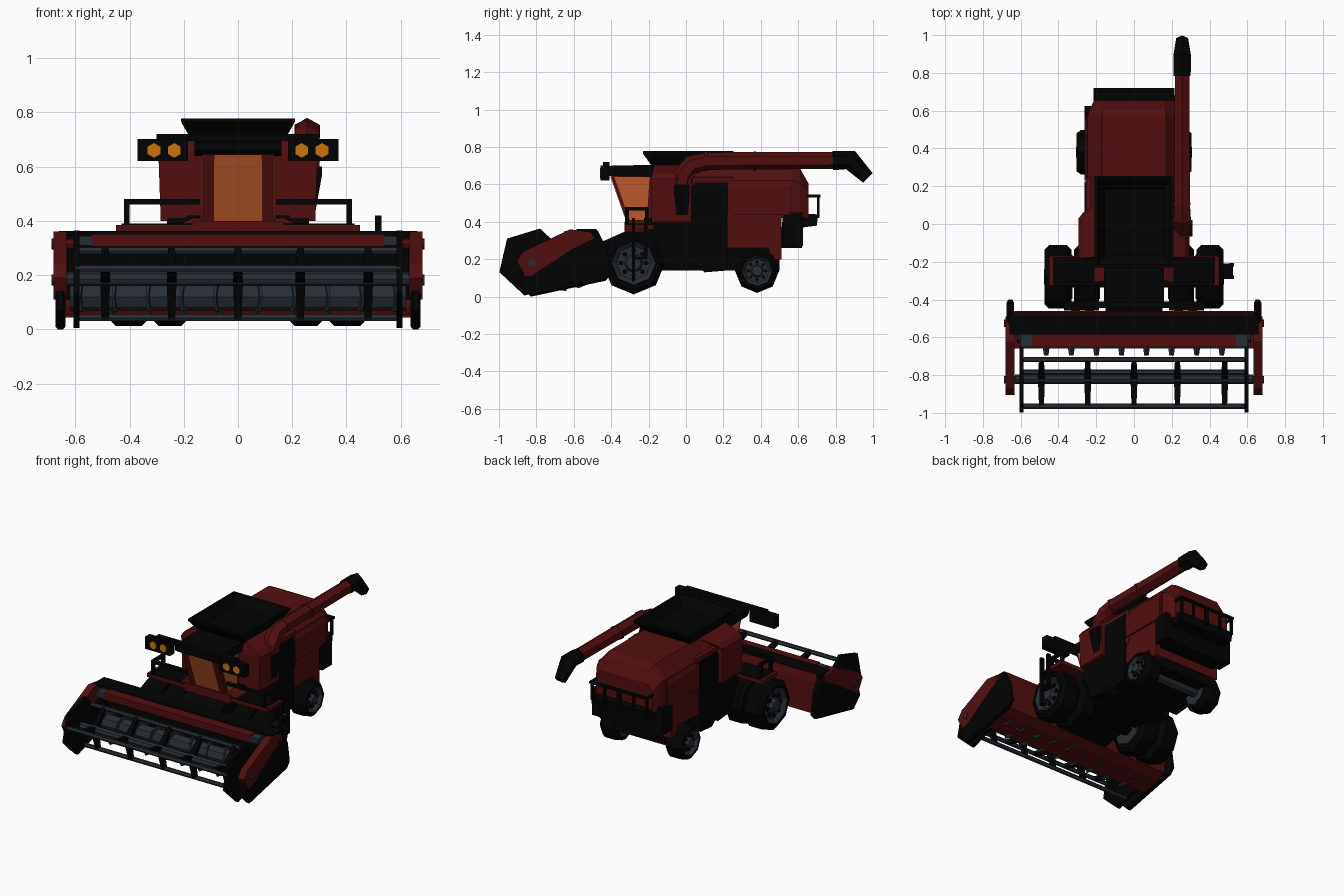
import bpy, bmesh, math
from mathutils import Vector

if "Cube" in bpy.data.objects:
    bpy.data.objects.remove(bpy.data.objects["Cube"])


def material(name, rgb):
    m = bpy.data.materials.new(name)
    m.diffuse_color = (*rgb, 1)
    m.use_nodes = True
    m.node_tree.nodes["Principled BSDF"].inputs["Base Color"].default_value = m.diffuse_color
    return m


RED = material("red_paint", (0.085, 0.0045, 0.0045))
BLACK = material("black_parts", (0.0008, 0.0008, 0.0008))
STEEL = material("dark_steel", (0.02, 0.027, 0.036))
GLASS = material("amber_glass", (0.5, 0.1, 0.025))
LAMP = material("amber_lamp", (0.6, 0.18, 0.002))


def loft(name, rings, mat, both=False):
    """Skin a list of equal-length rings and cap the ends; both mirrors over x."""
    bm = bmesh.new()
    vs = [[bm.verts.new(p) for p in r] for r in rings]
    n = len(rings[0])
    for a, b in zip(vs, vs[1:]):
        for i in range(n):
            bm.faces.new((a[i], a[(i + 1) % n], b[(i + 1) % n], b[i]))
    bm.faces.new(vs[0])
    bm.faces.new(vs[-1])
    bmesh.ops.recalc_face_normals(bm, faces=bm.faces)
    me = bpy.data.meshes.new(name)
    bm.to_mesh(me)
    bm.free()
    ob = bpy.data.objects.new(name, me)
    bpy.context.collection.objects.link(ob)
    me.materials.append(mat)
    if both:
        ob.modifiers.new("mirror", 'MIRROR')
    return ob


def prism(name, yz, x0, x1, mat, both=False):
    return loft(name, [[(x, y, z) for y, z in yz] for x in (x0, x1)], mat, both)


def rect(x0, x1, y0, y1, z):
    return [(x0, y0, z), (x1, y0, z), (x1, y1, z), (x0, y1, z)]


def box(name, x0, x1, y0, y1, z0, z1, mat, both=False):
    return loft(name, [rect(x0, x1, y0, y1, z0), rect(x0, x1, y0, y1, z1)], mat, both)


def tube(name, path, r, n, mat, both=False, turn=0.0):
    """N-sided tube through path points; r is one radius or one per point."""
    pts = [Vector(p) for p in path]
    rad = r if isinstance(r, (list, tuple)) else [r] * len(pts)
    rings = []
    for i, p in enumerate(pts):
        t = (pts[min(i + 1, len(pts) - 1)] - pts[max(i - 1, 0)]).normalized()
        ref = Vector((0, 1, 0)) if abs(t.x) > 0.8 else Vector((1, 0, 0))
        a = (ref - t * t.dot(ref)).normalized()
        b = t.cross(a)
        rings.append([p + rad[i] * (math.cos(w) * a + math.sin(w) * b)
                      for w in (turn + 2 * math.pi * k / n for k in range(n))])
    return loft(name, rings, mat, both)


def lathe(name, prof, y, z, n, mat, both=True, turn=0.0):
    """Revolve (x, radius) points about an axle along x."""
    return loft(name, [[(x, y + r * math.cos(turn + 2 * math.pi * k / n),
                         z + r * math.sin(turn + 2 * math.pi * k / n)) for k in range(n)]
                       for x, r in prof], mat, both)


# wheels: chamfered tyre, recessed rim, hub and bolts
def wheel(name, y, z, r, x0, x1):
    lathe(name + "_tyre", [(x0, r * .72), (x0, r * .85), (x0 + .025, r), (x1 - .025, r),
                           (x1, r * .85), (x1, r * .74), (x1 - .03, r * .66)], y, z, 8, BLACK)
    lathe(name + "_rim", [(x0 - .004, r * .7), (x1 - .012, r * .72), (x1 - .002, r * .7),
                          (x1 - .025, r * .55), (x1 - .025, r * .3), (x1 + .002, r * .24)], y, z, 8, STEEL)
    for k in range(8):
        w = math.pi * k / 4
        by, bz = y + r * .4 * math.cos(w), z + r * .4 * math.sin(w)
        lathe(name + "_bolt", [(x1 - .03, r * .08), (x1 - .012, r * .08)], by, bz, 6, BLACK)


wheel("front_wheel", -.28, .18, .168, .33, .475)
wheel("inner_front_wheel", -.28, .18, .168, .185, .318)
wheel("rear_wheel", .38, .138, .118, .18, .305)
lathe("front_axle", [(-.33, .055), (.33, .055)], -.28, .18, 8, BLACK, False)
lathe("rear_axle", [(-.2, .035), (.2, .035)], .38, .14, 8, STEEL, False)

# main body
box("chassis", -.19, .19, -.2, .5, .14, .42, BLACK)
prism("lower_front_panel", [(-.19, .17), (-.19, .41), (.03, .41), (.03, .14), (-.08, .15)], .1, .26, BLACK, True)
prism("side_panel", [(.01, .2), (.1, .13), (.22, .14), (.225, .61), (.05, .61), (.01, .57)], .1, .262, BLACK, True)
loft("front_body", [rect(-.285, .285, -.185, .03, .4), rect(-.293, .293, -.185, .03, .63),
                    rect(-.27, .27, -.18, .06, .66), rect(-.17, .17, -.17, .12, .705)], RED)
box("tank_middle", -.255, .255, 0, .25, .4, .64, RED)
prism("rear_body", [(.22, .26), (.22, .62), (.57, .62), (.57, .42), (.51, .42),
                    (.51, .2), (.46, .2), (.44, .26)], -.25, .25, RED)
loft("side_cover", [rect(-.262, .262, .23, .56, .44), rect(-.262, .262, .23, .56, .585),
                    rect(-.245, .245, .23, .55, .62)], RED)
# rear hood, narrowing and sloping at the tail
loft("rear_hood", [[(-w, y, .42), (w, y, .42), (w, y, s), (t, y, h), (-t, y, h), (-w, y, s)]
                   for y, w, s, t, h in ((.03, .245, .62, .17, .705), (.57, .245, .62, .17, .705),
                                         (.61, .235, .61, .165, .685), (.655, .21, .56, .16, .605))], RED)

# grain tank funnel, open at the top
loft("grain_hopper", [rect(-.17, .17, -.18, .2, .695), rect(-.21, .21, -.23, .255, .765),
                      rect(-.21, .21, -.23, .255, .778), rect(-.195, .195, -.215, .24, .778),
                      rect(-.155, .155, -.165, .185, .715)], BLACK)

# cab with glass panels
prism("cab", [(-.305, .37), (-.4, .645), (-.17, .66), (-.17, .37)], -.135, .135, RED)
prism("windscreen", [(-.313, .385), (-.405, .643), (-.39, .643), (-.3, .385)], -.088, .088, GLASS)
prism("side_window", [(-.298, .4), (-.383, .64), (-.195, .64), (-.21, .4)], .12, .138, GLASS, True)
prism("cab_roof", [(-.44, .66), (-.42, .645), (-.17, .64), (-.17, .705), (-.4, .7), (-.44, .69)], -.16, .16, BLACK)
box("cab_base", -.17, .17, -.33, -.17, .345, .4, RED)
box("lamp_bracket", -.3, .3, -.445, -.41, .695, .72, BLACK)
box("lamp_pod", .185, .37, -.457, -.41, .62, .702, BLACK, True)
for x in (.235, .31):
    tube("lamp", [(x, -.43, .66), (x, -.46, .66)], .027, 6, LAMP, True, math.pi / 6)

# platforms, handrails and ladder
box("platform", .13, .45, -.325, -.17, .36, .385, RED, True)
box("platform_mat", .15, .43, -.32, -.175, .384, .39, BLACK, True)
loft("inner_fairing", [rect(.13, .22, -.32, -.17, .385), rect(.13, .17, -.3, -.17, .41)], RED, True)
box("rail_top", .14, .42, -.325, -.305, .46, .48, BLACK, True)
box("rail_side", .4, .42, -.325, -.2, .46, .48, BLACK, True)
for y in (-.325, -.22):
    box("rail_post", .4, .42, y, y + .02, .38, .48, BLACK, True)
for y in (-.29, -.225):
    box("ladder_side", .505, .53, y, y + .018, .08 if y < -.25 else .2, .42, BLACK)
for z in (.2, .3):
    box("ladder_step", .47, .525, -.29, -.21, z, z + .012, BLACK)

# unloading auger with black spout
tube("auger_pipe", [(.255, -.03, .56), (.255, -.015, .65), (.255, .03, .705), (.255, .11, .725),
                    (.255, .8, .728)], [.05, .055, .052, .047, .045], 6, RED, False, math.pi / 6)
for y in (.1, .36):
    tube("auger_collar", [(.255, y, .725), (.255, y + .015, .725)], .052, 6, RED, False, math.pi / 6)
loft("auger_foot", [rect(.25, .285, -.05, .01, .43), rect(.25, .31, -.065, .02, .57),
                    rect(.25, .31, -.065, .02, .6)], BLACK)
tube("auger_spout", [(.255, .785, .728), (.255, .88, .73), (.255, .972, .635)], [.052, .054, .036], 6,
     BLACK, False, math.pi / 6)

# rear box, service deck and rails
prism("rear_box", [(.5, .26), (.62, .26), (.625, .37), (.7, .38), (.705, .44), (.52, .45)], -.21, .21, BLACK)
box("rear_side_box", .2, .262, .52, .625, .27, .45, BLACK, True)
box("rear_rail", -.21, .21, .7, .72, .53, .545, BLACK)
for x in (.0, .1, .195):
    box("rear_rail_post", x, x + .015, .7, .715, .42, .545, BLACK, True)
box("rear_rail_side", .2, .215, .64, .72, .53, .545, BLACK, True)

# feeder house between header and cab
prism("feeder_house", [(-.48, .1), (-.48, .28), (-.3, .36), (-.15, .36), (-.15, .16)], -.15, .15, BLACK)

# header trough, beams and end dividers
prism("header_trough", [(-.5, .36), (-.475, .36), (-.465, .31), (-.46, .1), (-.52, .072), (-.66, .044),
                        (-.66, .054), (-.53, .084), (-.48, .12), (-.485, .31)], -.64, .64, RED)
prism("trough_liner", [(-.487, .1), (-.487, .35), (-.495, .35), (-.495, .1)], -.63, .63, BLACK)
box("header_top", -.66, .66, -.585, -.48, .345, .362, BLACK)
box("header_front_beam", -.54, .54, -.65, -.58, .305, .352, RED)
box("beam_end", .54, .6, -.65, -.58, .31, .345, STEEL, True)
loft("end_divider", [[(x, -.65 + (y + .65) * k, .19 + (z - .19) * k) for y, z in
                      ((-.83, .0), (-.9, .07), (-.86, .2), (-.52, .35), (-.47, .35), (-.42, .25),
                       (-.4, .12), (-.43, .085))] for x, k in ((.636, .94), (.645, 1), (.665, 1), (.674, .94))],
     BLACK, True)
prism("reel_arm", [(-.905, .19), (-.87, .24), (-.62, .36), (-.51, .345), (-.49, .31), (-.6, .26),
                   (-.83, .11), (-.86, .11)], .632, .68, RED, True)
for y, z in ((-.825, .182), (-.525, .315)):
    lathe("arm_pivot", [(.6, .02), (.688, .02)], y, z, 8, STEEL if y < -.6 else RED)
for i in range(4):
    x = .066 + i * .133
    tube("knife_guard", [(x, -.64, .05), (x, -.695, .05)], [.02, .012], 4, STEEL, True)
    tube("trough_bolt", [(x, -.58, .075), (x, -.58, .048)], .012, 6, STEEL, True)

# feed auger drum with flights
lathe("feed_drum", [(-.62, .056), (.62, .056)], -.575, .12, 8, STEEL, False)
for i in range(5):
    x = .06 + i * .125
    tube("flight", [(x, -.575, .12), (x + .01, -.572, .12)], .074, 8, STEEL, True)

# pick-up reel: hexagonal ends, three bars and three-armed spiders
RY, RZ, RR = -.822, .185, .184
lathe("reel_end", [(.585, RR), (.607, RR)], RY, RZ, 6, BLACK, True, math.radians(77))
lathe("reel_shaft", [(-.63, .026), (.63, .026)], RY, RZ, 8, STEEL, False)
for k in range(3):
    w = math.radians(45 + 120 * k)
    c, s = math.cos(w), math.sin(w)
    lathe("reel_bar", [(-.6, .014), (.6, .014)], RY + .148 * c, RZ + .148 * s, 6, STEEL, False)
    for x in (-.49, -.245, 0, .23, .48):
        tube("reel_spoke", [(x, RY, RZ), (x, RY + .15 * c, RZ + .15 * s)], [.026, .018], 4, BLACK,
             False, math.pi / 4)
